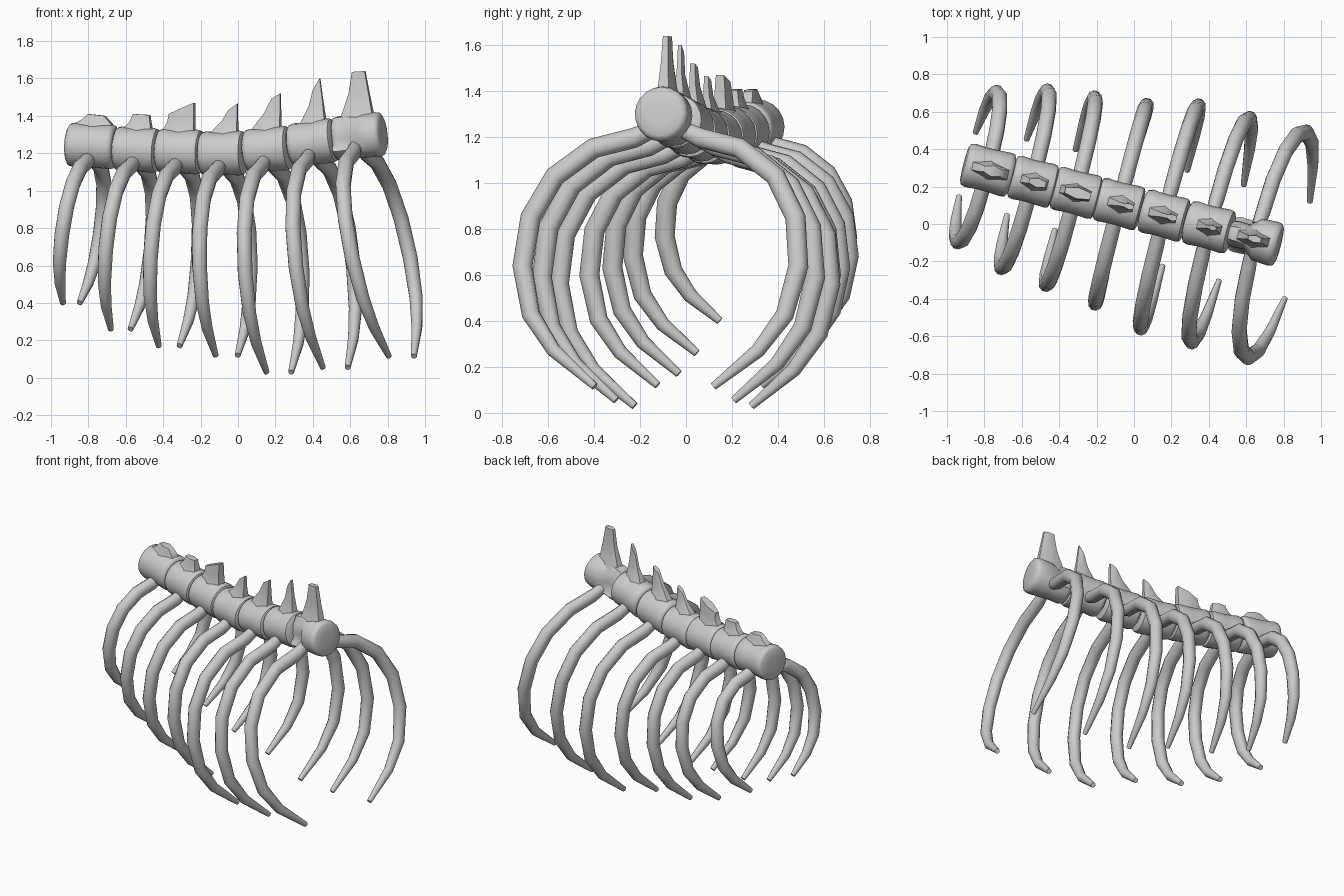
import bpy, bmesh, math
from mathutils import Matrix, Vector

cube = bpy.data.objects.get("Cube")
if cube:
    bpy.data.objects.remove(cube)

bone = bpy.data.materials.new("bone_grey")
bone.use_nodes = True
GREY = (0.6, 0.6, 0.6, 1)
bone.diffuse_color = GREY
bone.node_tree.nodes["Principled BSDF"].inputs["Base Color"].default_value = GREY


def add_object(name, mesh, matrix, angle):
    obj = bpy.data.objects.new(name, mesh)
    bpy.context.collection.objects.link(obj)
    obj.matrix_world = matrix
    mesh.materials.clear()
    mesh.materials.append(bone)
    bpy.ops.object.select_all(action='DESELECT')
    obj.select_set(True)
    bpy.context.view_layer.objects.active = obj
    bpy.ops.object.shade_smooth_by_angle(angle=math.radians(angle))
    return obj


def loft(name, rings, matrix, angle):
    """Skin a stack of equal vertex rings and cap both ends."""
    bm = bmesh.new()
    loops = [[bm.verts.new(p) for p in ring] for ring in rings]
    for a, b in zip(loops, loops[1:]):
        for i in range(len(a)):
            j = (i + 1) % len(a)
            bm.faces.new((a[i], a[j], b[j], b[i]))
    bm.faces.new(loops[0])
    bm.faces.new(loops[-1])
    bmesh.ops.recalc_face_normals(bm, faces=bm.faces)
    mesh = bpy.data.meshes.new(name)
    bm.to_mesh(mesh)
    bm.free()
    return add_object(name, mesh, matrix, angle)


# Lengthwise position (fraction of half length) and radius of a vertebra
BODY = [(-1.03, 0.05), (-1, 0.095), (-0.93, 0.113), (-0.75, 0.119), (-0.3, 0.115), (0.1, 0.115),
        (0.75, 0.12), (0.93, 0.115), (1, 0.098), (1.03, 0.05)]


def vertebra(name, half, pitch, notched, matrix):
    rings = []
    for i, (f, r) in enumerate(BODY):
        ring = []
        for k in range(20):
            a = math.tau * k / 20
            y, z = r * math.cos(a), r * math.sin(a)
            # The last vertebra is pinched in at its sides
            if notched and 0 < i < 5 and -0.05 < z < 0.1:
                y *= 0.6
            ring.append((f * half, y, z))
        rings.append(ring)
    loft(name, rings, matrix @ Matrix.Rotation(math.radians(-pitch), 4, 'Y'), 50)


def spinous_process(name, base, top, thick, matrix):
    """Blade rising from a flared foot to a slanted thin tip."""
    (u0, u1), (ua, za, ub, zb) = base, top
    foot, shoulder = 0.06, 0.115
    levels = [(u0 - 0.02, foot, u1 + 0.01, foot, 0.075), (u0, shoulder, u1, shoulder, 0.042)]
    levels.append(((u0 + ua) / 2 + 0.01, (shoulder + za) / 2, (u1 + ub) / 2, (shoulder + zb) / 2,
                   thick * 1.3))
    levels.append((ua, za, ub, zb, thick))
    rings = []
    for a, z1, b, z2, w in levels:
        m, zm = (a + b) / 2, (z1 + z2) / 2
        rings.append([(a, -w * 0.5, z1), (m, -w, zm), (b, -w * 0.6, z2),
                      (b, w * 0.6, z2), (m, w, zm), (a, w * 0.5, z1)])
    loft(name, rings, matrix, 50)


# Rib path: share of the reach, share of the drop, thickness
RIB = [(0.12, 0, 0.038), (0.24, 0.03, 0.044), (0.53, 0.07, 0.045), (0.8, 0.18, 0.045),
       (0.96, 0.34, 0.045), (1, 0.53, 0.044), (0.92, 0.72, 0.04), (0.74, 0.86, 0.032),
       (0.43, 1, 0.017)]


def rib(name, side, reach, lean, top, drop, matrix):
    """Round tube hanging in a plane that leans along the spine."""
    path = [Vector((lean * t, side * reach * f, top - drop * t)) for f, t, r in RIB]
    across = Vector((drop, 0, lean)).normalized()
    rings = []
    for i, (p, (f, t, r)) in enumerate(zip(path, RIB)):
        before, after = path[max(i - 1, 0)], path[min(i + 1, len(path) - 1)]
        normal = (after - before).normalized().cross(across).normalized()
        rings.append([p + r * (math.cos(a) * across * 0.92 + math.sin(a) * normal)
                      for a in (math.tau * k / 10 for k in range(10))])
    loft(name, rings, matrix, 60)


# x, height, half length, pitch, blade foot, blade tip, tip thickness, rib reach, lean, tip height
SEGMENTS = [
    (-0.78, 1.24, 0.13, -3, (-0.1, 0.11), (-0.02, 0.17, 0.07, 0.16), 0.03, 0.41, -0.115, 0.4),
    (-0.54, 1.22, 0.117, -3, (-0.07, 0.08), (-0.02, 0.19, 0.07, 0.185), 0.025, 0.485, -0.09, 0.26),
    (-0.31, 1.21, 0.12, -2, (-0.09, 0.08), (-0.06, 0.2, 0.08, 0.26), 0.03, 0.512, -0.06, 0.17),
    (-0.08, 1.2, 0.12, 1, (-0.06, 0.08), (0.03, 0.23, 0.08, 0.265), 0.016, 0.543, 0.02, 0.12),
    (0.16, 1.22, 0.12, 5, (-0.08, 0.07), (0.02, 0.27, 0.07, 0.3), 0.018, 0.61, 0.06, 0.03),
    (0.4, 1.255, 0.122, 8, (-0.06, 0.07), (0, 0.28, 0.04, 0.345), 0.014, 0.614, 0.124, 0.055),
    (0.645, 1.29, 0.135, 6, (-0.09, 0.08), (-0.035, 0.345, 0.035, 0.35), 0.02, 0.62, 0.236, 0.115),
]

for n, (x, z, half, pitch, base, tip, thick, reach, lean, low) in enumerate(SEGMENTS, 1):
    place = Matrix.Translation((x, 0.087 - 0.259 * x, z)) @ Matrix.Rotation(math.radians(-14.5), 4, 'Z')
    vertebra(f"vertebra_{n}", half, pitch, n == len(SEGMENTS), place)
    spinous_process(f"spinous_process_{n}", base, tip, thick, place)
    for label, side in (("front", -1), ("back", 1)):
        rib(f"{label}_rib_{n}", side, reach, lean, -0.06, z - 0.06 - low, place)
